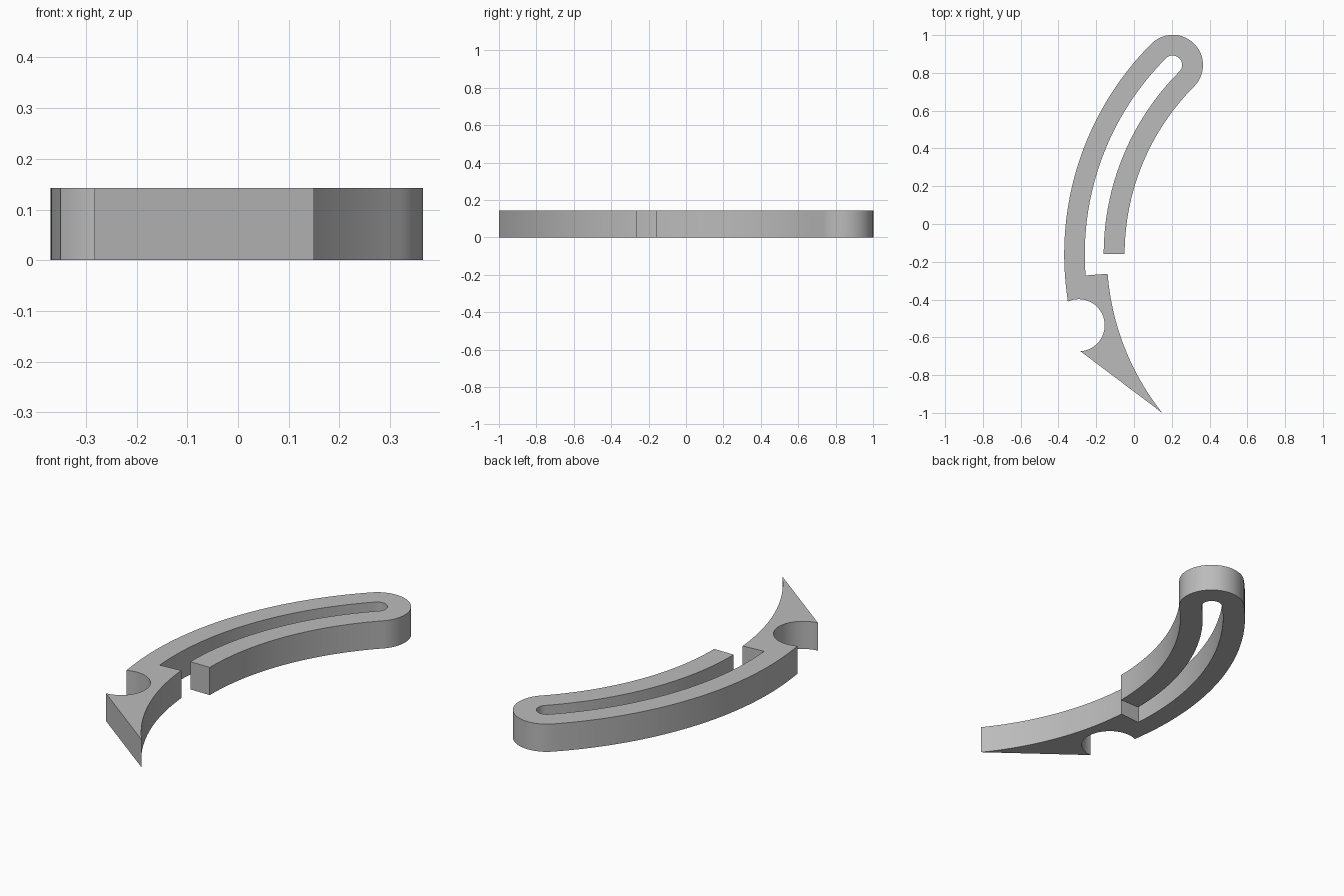
import bpy, bmesh
from math import radians, cos, sin
from mathutils import Vector

cube = bpy.data.objects.get("Cube")
if cube:
    bpy.data.objects.remove(cube, do_unlink=True)

HEIGHT = 0.143
CENTRE = Vector((1.2065, -0.16))      # shared centre of the long curves
R_OUT, R_SLOT_OUT, R_SLOT_IN, R_IN = 1.576, 1.467, 1.367, 1.256
R_BLADE = 1.35
TOP, ARM_END, STEP, TIP = 135, 180, 184.4, 218.5


def arc(centre, r, start, end, n):
    """Points along an arc, angles in degrees."""
    angles = [radians(start + (end - start) * i / n) for i in range(n + 1)]
    return [centre + Vector((r * cos(a), r * sin(a))) for a in angles]


def polar(r, angle):
    return CENTRE + Vector((r * cos(radians(angle)), r * sin(radians(angle))))


# One continuous outline: outer edge, round end, slotted arm, blade, notch
cap = polar((R_OUT + R_IN) / 2, TOP)
slot_cap = polar((R_SLOT_OUT + R_SLOT_IN) / 2, TOP)
outline = (
    arc(CENTRE, R_OUT, 189.1, TOP, 40)
    + arc(cap, (R_OUT - R_IN) / 2, TOP, TOP - 180, 32)
    + arc(CENTRE, R_IN, TOP, ARM_END, 32)
    + arc(CENTRE, R_SLOT_IN, ARM_END, TOP, 32)
    + arc(slot_cap, (R_SLOT_OUT - R_SLOT_IN) / 2, TOP - 180, TOP, 20)
    + arc(CENTRE, R_SLOT_OUT, TOP, STEP, 36)
    + arc(CENTRE, R_BLADE, STEP, TIP, 28)
    + arc(Vector((-0.293, -0.536)), 0.138, -86, 114.5, 32)
)
points = [p for i, p in enumerate(outline) if (p - outline[i - 1]).length > 0.003]

# Extrude the outline upward into a plate
bm = bmesh.new()
base = bm.faces.new([bm.verts.new((p.x, p.y, 0)) for p in points])
top = bmesh.ops.extrude_face_region(bm, geom=[base], use_keep_orig=True)
bmesh.ops.translate(bm, vec=(0, 0, HEIGHT),
                    verts=[g for g in top["geom"] if isinstance(g, bmesh.types.BMVert)])
bmesh.ops.recalc_face_normals(bm, faces=bm.faces)
mesh = bpy.data.meshes.new("curved_hook")
bm.to_mesh(mesh)
bm.free()
hook = bpy.data.objects.new("curved_hook", mesh)
bpy.context.collection.objects.link(hook)

# Plain grey
grey = bpy.data.materials.new("grey")
grey.use_nodes = True
colour = (0.5, 0.5, 0.5, 1)
grey.diffuse_color = colour
grey.node_tree.nodes["Principled BSDF"].inputs["Base Color"].default_value = colour
mesh.materials.append(grey)

# Smooth curved walls, crisp corners
bpy.ops.object.select_all(action="DESELECT")
hook.select_set(True)
bpy.context.view_layer.objects.active = hook
bpy.ops.object.shade_smooth_by_angle(angle=radians(30))
